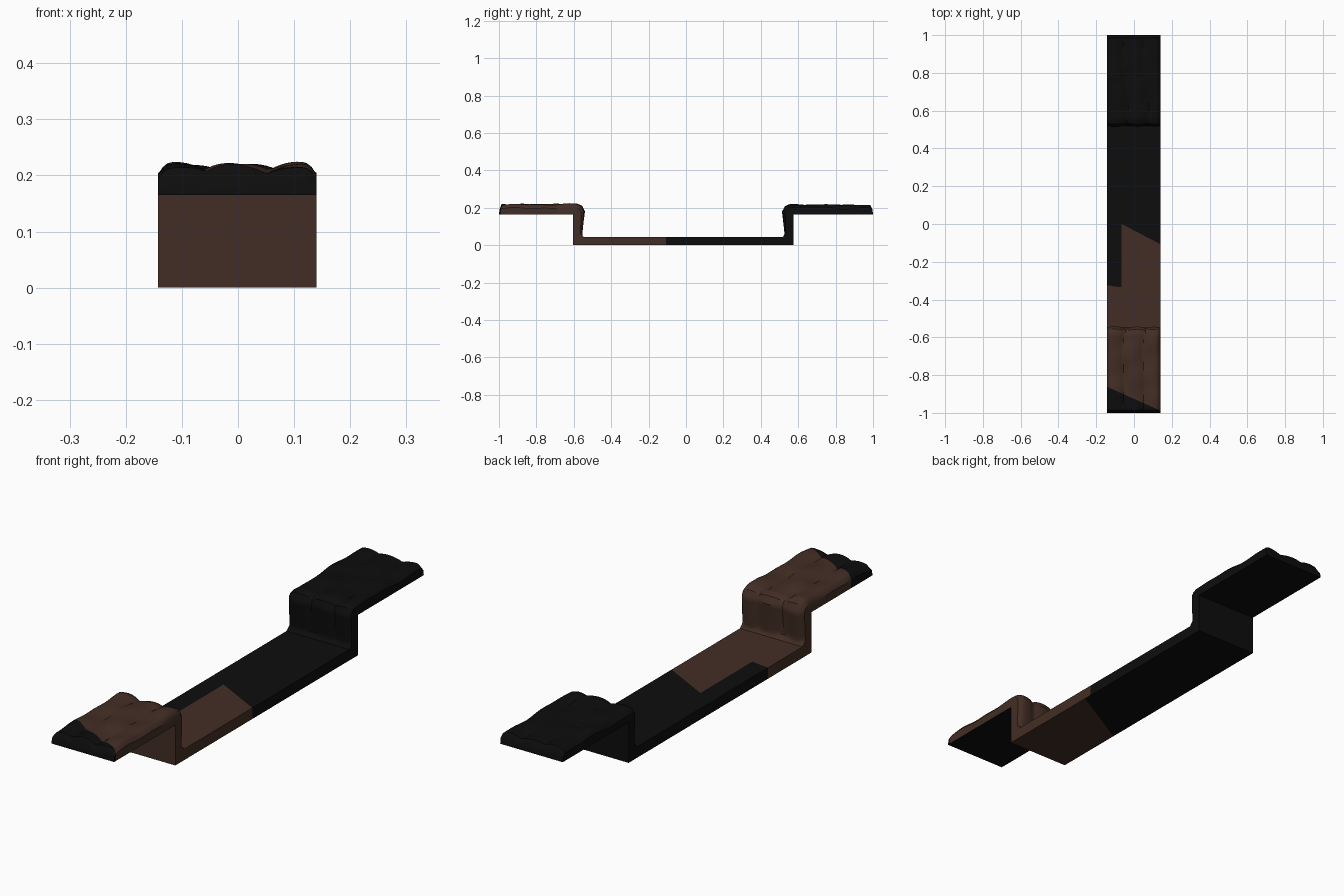
import bpy, bmesh, math
from mathutils import Vector

if "Cube" in bpy.data.objects:
    bpy.data.objects.remove(bpy.data.objects["Cube"])

X0, X1, NX = -0.143, 0.14, 32


def material(name, rgb):
    m = bpy.data.materials.new(name)
    m.diffuse_color = (*rgb, 1)
    m.use_nodes = True
    m.node_tree.nodes["Principled BSDF"].inputs["Base Color"].default_value = m.diffuse_color
    return m


# Half profile: underside y, z | top y, z | padding direction y, z | padding amount | steps to next
HALF = [
    (1.000, .165, .997, .188, 0, 1, 0.2, 2),
    (1.000, .165, .985, .203, 0, 1, 0.9, 30),
    (.605, .165, .585, .205, 0, 1, 1.0, 3),
    (.605, .165, .566, .198, .6, .7, 1.0, 3),
    (.605, .160, .556, .180, 1, 0, 0.9, 8),
    (.605, .050, .563, .062, 1, 0, 0.5, 3),
    (.605, .000, .548, .045, 0, 0, 0.0, 1),
]


def stations(sign, shift, scale):
    """Resampled cross-section stations from one end to the middle bar."""
    out = []
    for a, b in zip(HALF, HALF[1:]):
        for i in range(a[7]):
            t = i / a[7]
            out.append([p + (q - p) * t for p, q in zip(a[:7], b[:7])])
    out.append(list(HALF[-1][:7]))
    for s in out:
        if s[0] < .9:
            s[0] -= shift
        if s[2] < .9:
            s[2] -= shift * max(0, min(1, (.9 - s[2]) / .3))
        s[0] *= sign
        s[2] *= sign
        s[4] *= -sign
        s[6] *= scale
    return out


def padding(x, y, z):
    """Soft lengthwise folds with creases between them."""
    drift = .012 * math.sin(7 * y + 1) + .008 * math.sin(17 * y)
    fold = abs(math.cos(math.pi * (x + .1 + drift) / .107))
    edge = min(x - X0, X1 - x)
    shoulder = max(0, 1 - edge / .022) ** 2
    wrinkle = .003 * math.sin(23 * y + 30 * x) + .002 * math.sin(41 * y - 18 * x + 20 * z)
    return .015 * fold ** .7 + wrinkle - .016 * shoulder


path = stations(-1, 0, 1) + stations(1, .03, .8)[::-1]

# Strap: closed rings swept along the stepped profile
bm = bmesh.new()
rings = []
for by, bz, ty, tz, ny, nz, amp in path:
    ring = [bm.verts.new((X1, by, bz)), bm.verts.new((X0, by, bz))]
    for i in range(NX + 1):
        x = X0 + (X1 - X0) * i / NX
        d = padding(x, ty, tz) * amp
        ring.append(bm.verts.new((x, ty + ny * d, tz + nz * d)))
    rings.append(ring)
for a, b in zip(rings, rings[1:]):
    n = len(a)
    for i in range(n):
        j = (i + 1) % n
        bm.faces.new((a[i], a[j], b[j], b[i]))
bm.faces.new(rings[0])
bm.faces.new(rings[-1][::-1])
bmesh.ops.remove_doubles(bm, verts=bm.verts[:], dist=1e-5)
bmesh.ops.recalc_face_normals(bm, faces=bm.faces[:])


# Colour borders as lines in plan: two points each
def line_y(line, x):
    (xa, ya), (xb, yb) = line
    return ya + (yb - ya) * (x - xa) / (xb - xa)


TOP = ((-.065, 0), (.14, -.107))
UNDER = ((-.143, -.30), (.14, -.14))
END = ((-.143, -.862), (.14, -.988))
STEP = ((-.143, -.325), (-.065, -.335))
NOTCH_X = -.065


def cut(co, no, ylo, yhi):
    faces = [f for f in bm.faces
             if max(v.co.y for v in f.verts) > ylo and min(v.co.y for v in f.verts) < yhi]
    geom = {g for f in faces for g in (*f.verts, *f.edges, f)}
    bmesh.ops.bisect_plane(bm, geom=list(geom), plane_co=co, plane_no=no, dist=1e-6)


for (xa, ya), (xb, yb) in (TOP, UNDER, END, STEP):
    cut(Vector((xa, ya, 0)), Vector((ya - yb, xb - xa, 0)), -1.1, 1.1)
cut(Vector((NOTCH_X, 0, 0)), Vector((1, 0, 0)), -.5, .1)


def is_brown(f):
    c = f.calc_center_median()
    if f.normal.z < -.7:
        return -.605 < c.y < line_y(UNDER, c.x)
    if c.y < line_y(END, c.x):
        return False
    return c.y < line_y(TOP if c.x > NOTCH_X else STEP, c.x)


bm.normal_update()
for f in bm.faces:
    f.material_index = 1 if is_brown(f) else 0

mesh = bpy.data.meshes.new("padded_strap")
bm.to_mesh(mesh)
bm.free()
mesh.materials.append(material("black leather", (.004, .004, .004)))
mesh.materials.append(material("brown leather", (.055, .027, .018)))
strap = bpy.data.objects.new("padded_strap", mesh)
bpy.context.collection.objects.link(strap)
bpy.context.view_layer.objects.active = strap
strap.select_set(True)
bpy.ops.object.shade_smooth_by_angle(angle=math.radians(35))
